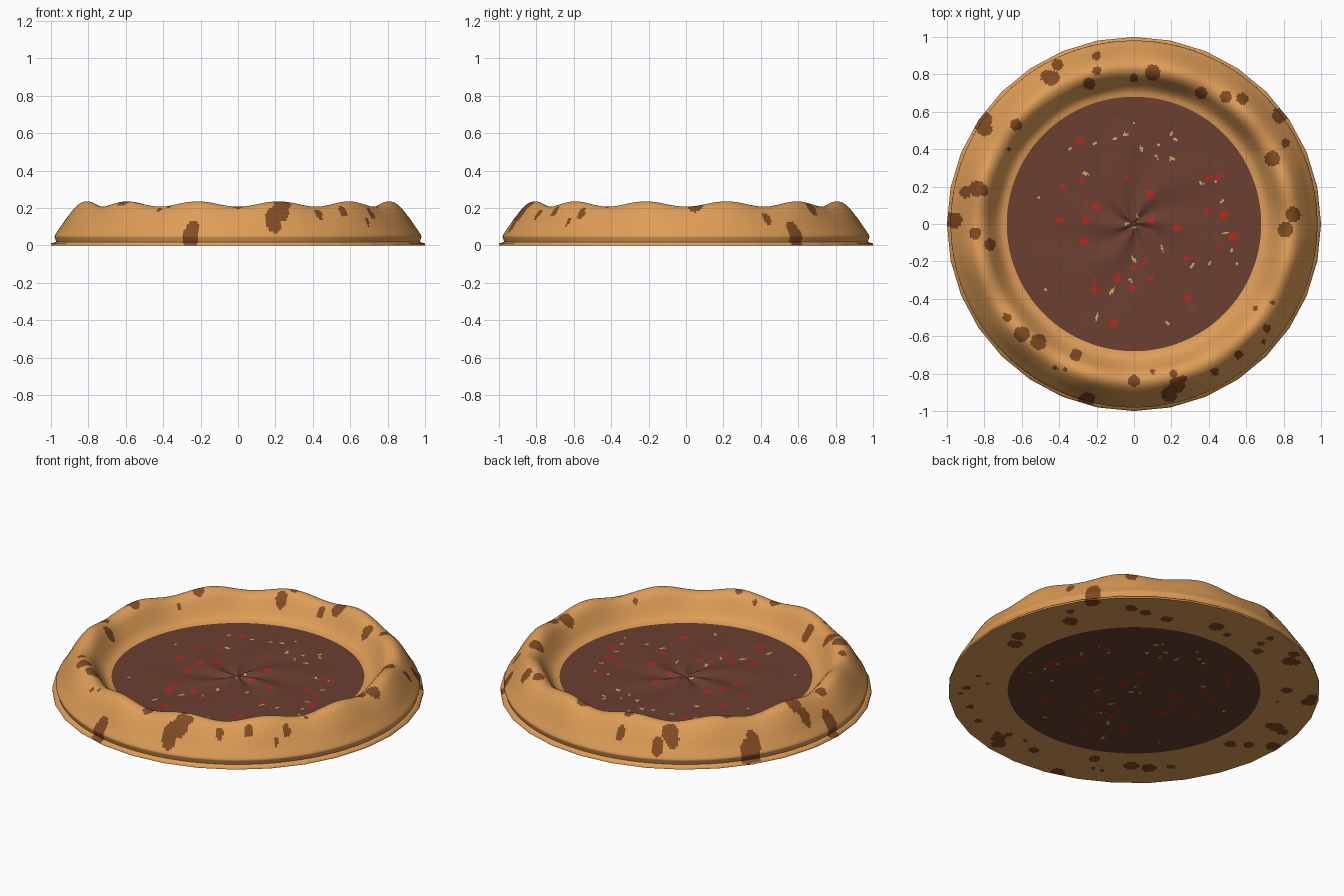
import bpy
import bmesh
import math
import random
from mathutils import Vector

random.seed(4)
if "Cube" in bpy.data.objects:
    bpy.data.objects.remove(bpy.data.objects["Cube"])

SIDES, STEPS = 32, 512      # rim polygon sides, angular divisions
FILL_R = 0.68               # radius where the filling meets the crust


# Materials
def linear(c):
    c /= 255
    return c / 12.92 if c <= 0.04045 else ((c + 0.055) / 1.055) ** 2.4


def make_material(name, rgb):
    mat = bpy.data.materials.new(name)
    mat.use_nodes = True
    colour = [linear(c) for c in rgb] + [1]
    mat.diffuse_color = colour
    mat.node_tree.nodes["Principled BSDF"].inputs["Base Color"].default_value = colour
    return mat


MATERIALS = [
    make_material("baked crust", (222, 157, 87)),
    make_material("toasted brown", (130, 76, 36)),
    make_material("dark sauce", (108, 63, 49)),
    make_material("red pepper", (178, 42, 33)),
    make_material("pale cheese", (208, 173, 102)),
]
CRUST, TOAST, SAUCE, RED, CHEESE = range(5)

# Toasted spots on the crust, in hundredths, grouped by radius
TOAST_SPOTS = {
    4.2: [(-44, 78), (10, 81), (78, 58), (74, 35), (85, 5), (81, -3), (-80, 51),
          (-84, 19), (-96, 2), (-60, -59), (-51, -63), (-25, -94), (19, -91), (23, -86)],
    3.2: [(-41, 85), (-47, 79), (-24, 75), (36, 70), (49, 68), (58, 67), (-63, 53),
          (-79, 56), (-90, 17), (-81, 18), (-85, -5), (-77, -11), (-31, -70), (0, -84)],
    2.3: [(-20, 90), (-20, 82), (0, 78), (81, 43), (-68, -50), (21, -80), (26, -83),
          (43, -79), (56, -70), (71, -56)],
    1.3: [(-67, 40), (-42, -77), (-37, -78), (10, -79), (69, -63), (74, -42), (65, -45)],
}

# Red flecks in the filling
RED_SPOTS = {
    2.2: [(-29, 44), (-40, 2), (-26, 2), (-20, 9), (-27, -9), (9, 16), (9, 1), (23, -2),
          (48, 5), (53, -7), (29, -40), (-9, -29), (-21, -35), (-11, -53)],
    1.6: [(-28, 23), (-38, 20), (39, 7), (40, 25), (45, 25), (28, -18), (9, -29),
          (6, -20), (0, -23), (-21, -30), (-1, -34)],
    1.1: [(-25, 11), (-4, 25), (45, -12), (31, -46)],
}

# Cheese slivers, each with a random direction
SLIVERS = [(-51, 14), (-34, 40), (-26, 27), (-21, 43), (-10, 46), (-5, 48), (0, 54),
           (4, 40), (13, 42), (12, 36), (20, 48), (22, 45), (20, 35), (36, 22), (44, 23),
           (47, 12), (49, -5), (52, -14), (55, -21), (40, -21), (31, -23), (15, -13),
           (0, -2), (2, 4), (-4, 0), (0, -19), (-2, -30), (-12, -36), (-20, -50),
           (18, -53), (-47, -35)]


def flatten(groups):
    return [(x / 100, y / 100, (r / 100) ** 2) for r, pts in groups.items() for x, y in pts]


toast_spots, red_spots = flatten(TOAST_SPOTS), flatten(RED_SPOTS)
slivers = []
for sx, sy in SLIVERS:
    turn = random.uniform(0, math.pi)
    slivers.append((sx / 100, sy / 100, math.cos(turn), math.sin(turn),
                    random.uniform(0.012, 0.026), random.uniform(0.006, 0.011)))


def in_spot(x, y, spots):
    return any((x - a) ** 2 + (y - b) ** 2 < rr for a, b, rr in spots)


def in_sliver(x, y):
    for a, b, c, s, length, width in slivers:
        u, v = (x - a) * c + (y - b) * s, (y - b) * c - (x - a) * s
        if abs(u) / length + abs(v) / width < 1:
            return True
    return False


def colour_at(x, y):
    if math.hypot(x, y) > FILL_R:
        return TOAST if in_spot(x, y, toast_spots) else CRUST
    if in_spot(x, y, red_spots):
        return RED
    return CHEESE if in_sliver(x, y) else SAUCE


# Surface shape: faceted rim, wavy crest, swirled filling
def place(r, z, angle, swirl):
    if r > 0.99:
        half = math.pi / SIDES
        r *= math.cos(half) / math.cos(angle % (2 * half) - half)
    z -= 0.014 * math.cos(12 * angle) * min(1, max(0, (z - 0.088) / 0.13))
    if swirl:
        fade = min(1, r / 0.06) * (1 - r / FILL_R)
        z += 0.009 * fade * math.sin(6 * angle + 9 * r)
    return (r * math.cos(angle), r * math.sin(angle), z)


def polar_sheet(name, path, swirl=False):
    """Sweep a radius/height path around z and colour its faces by position."""
    bm = bmesh.new()
    rings = [[bm.verts.new(place(r, z, math.tau * k / STEPS, swirl)) for k in range(STEPS)]
             for r, z in path]
    for a, b in zip(rings, rings[1:]):
        for k in range(STEPS):
            n = (k + 1) % STEPS
            bm.faces.new((a[k], b[k], b[n], a[n]))
    bmesh.ops.remove_doubles(bm, verts=bm.verts[:], dist=0.000001)
    for face in bm.faces:
        centre = face.calc_center_median()
        face.material_index = colour_at(centre.x, centre.y)
        face.smooth = True
    mesh = bpy.data.meshes.new(name)
    bm.to_mesh(mesh)
    bm.free()
    for mat in MATERIALS:
        mesh.materials.append(mat)
    obj = bpy.data.objects.new(name, mesh)
    bpy.context.collection.objects.link(obj)
    return obj


def smooth_path(points, cuts):
    """Catmull-Rom curve through the profile points."""
    p = [Vector(q) for q in points]
    p = [p[0]] + p + [p[-1]]
    out = []
    for a, b, c, d in zip(p, p[1:], p[2:], p[3:]):
        for i in range(cuts):
            t = i / cuts
            out.append(b + 0.5 * t * ((c - a) + t * ((2 * a - 5 * b + 4 * c - d)
                                                     + t * (3 * (b - c) + d - a))))
    return out + [p[-1]]


# Filling
polar_sheet("filling", [(FILL_R * i / 56, 0.088) for i in range(57)], swirl=True)

# Crust, from the filling over the crest to the groove above the rim
profile = [(FILL_R, 0.088), (0.71, 0.097), (0.735, 0.118), (0.76, 0.153), (0.79, 0.197),
           (0.82, 0.218), (0.85, 0.219), (0.88, 0.2), (0.915, 0.155), (0.95, 0.098),
           (0.978, 0.055), (0.98, 0.042)]
polar_sheet("crust", smooth_path(profile, 4))

# Groove and thin lip around the foot
polar_sheet("foot_groove", [(0.98, 0.042), (0.972, 0.018)])
polar_sheet("foot_lip", [(0.972, 0.018), (1, 0.01), (1, 0)])

# Flat underside
under = [(1 - (1 - FILL_R) * i / 24, 0) for i in range(25)]
under += [(FILL_R * (1 - i / 44), 0) for i in range(1, 45)]
polar_sheet("underside", under)
